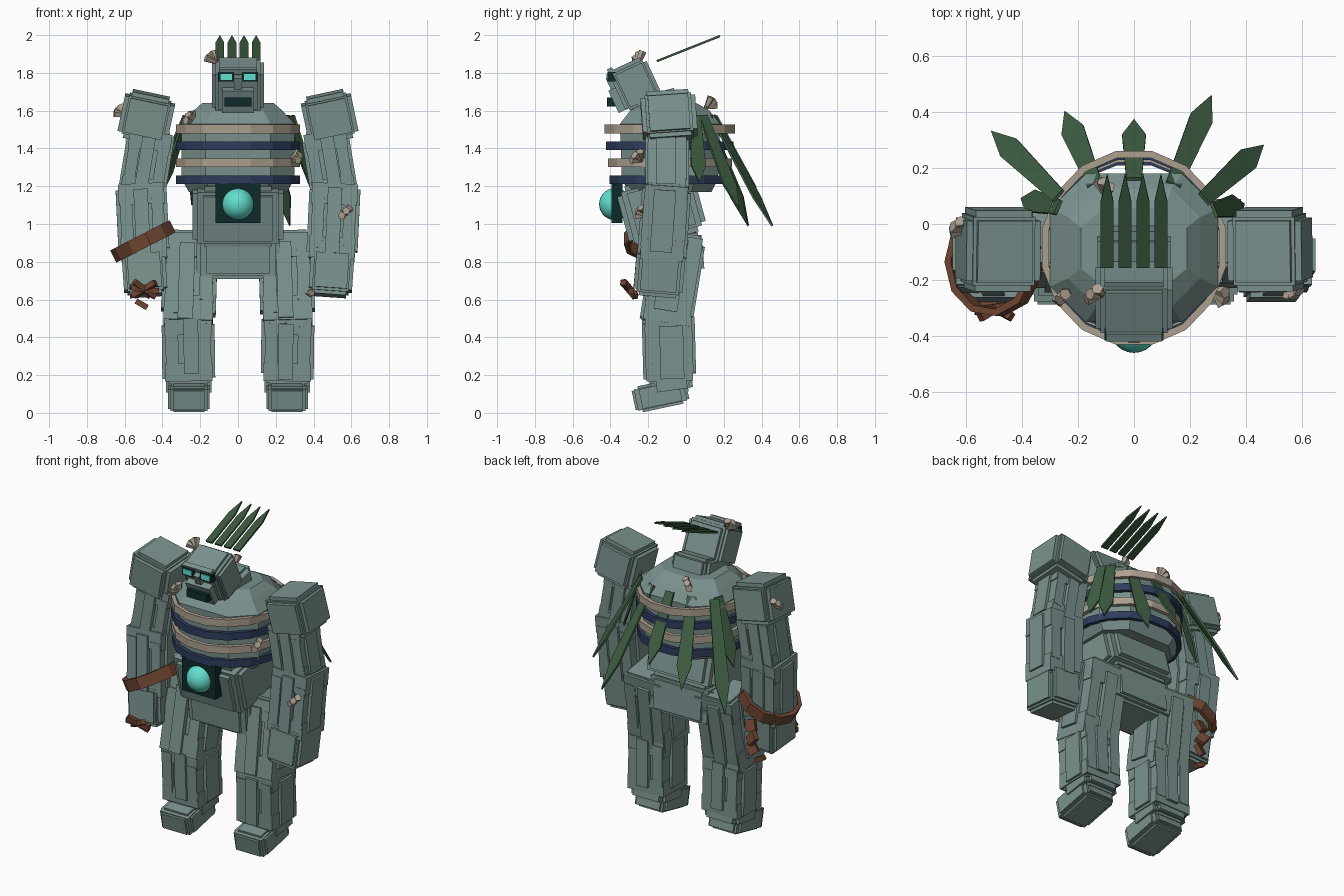
import bpy, bmesh, math, random
from mathutils import Matrix, Vector, Euler

if "Cube" in bpy.data.objects:
    bpy.data.objects.remove(bpy.data.objects["Cube"])

random.seed(4)


def material(name, rgb):
    m = bpy.data.materials.new(name)
    m.diffuse_color = [((c / 255 + .055) / 1.055) ** 2.4 for c in rgb] + [1]
    m.use_nodes = True
    m.node_tree.nodes["Principled BSDF"].inputs["Base Color"].default_value = m.diffuse_color
    return m


STONE = material("grey green stone", (122, 146, 142))
CREAM = material("pale bark", (172, 160, 143))
BLUE = material("navy cloth", (46, 60, 92))
BROWN = material("brown leather", (112, 70, 50))
LEAF = material("leaf green", (62, 94, 66))
CREST = material("dark leaf green", (56, 86, 60))
DARK = material("dark recess", (13, 42, 42))
GLOW = material("turquoise glow", (98, 222, 206))


def finish(name, bm, mat):
    bmesh.ops.recalc_face_normals(bm, faces=bm.faces)
    me = bpy.data.meshes.new(name)
    bm.to_mesh(me)
    bm.free()
    me.materials.append(mat)
    o = bpy.data.objects.new(name, me)
    bpy.context.collection.objects.link(o)
    return o


def frame(loc, rx=0, ry=0, rz=0):
    e = Euler([math.radians(a) for a in (rx, ry, rz)])
    return Matrix.Translation(loc) @ e.to_matrix().to_4x4()


def add_box(bm, m, size, off=(0, 0, 0)):
    bmesh.ops.create_cube(bm, size=1, matrix=m @ Matrix.Translation(off) @ Matrix.Diagonal((*size, 1)))


def box(name, m, size, mat, off=(0, 0, 0)):
    bm = bmesh.new()
    add_box(bm, m, size, off)
    return finish(name, bm, mat)


def chunk(name, m, size, t=.036):
    """Stone block with a raised slab on every face."""
    bm = bmesh.new()
    x, y, z = size
    add_box(bm, m, (x - t, y - t, z - t))
    add_box(bm, m, (x, y * .74, z * .76))
    add_box(bm, m, (x * .76, y, z * .74))
    add_box(bm, m, (x * .74, y * .76, z))
    return finish(name, bm, STONE)


def limb(name, a, b, w, d):
    """Stone limb: core, end collars and long slabs on the four sides."""
    a, b = Vector(a), Vector(b)
    zax = (a - b).normalized()
    yax = zax.cross(Vector((1, 0, 0))).normalized()
    xax = yax.cross(zax)
    m = Matrix((xax, yax, zax)).transposed().to_4x4()
    m.translation = (a + b) / 2
    h = (a - b).length
    bm = bmesh.new()
    add_box(bm, m, (w * .78, d * .78, h))
    for s in (-1, 1):
        add_box(bm, m, (w * .9, d * .88, h * .26), (0, 0, s * h * .34))
        j = random.uniform(-.06, .06)
        add_box(bm, m, (w * .28, d * .5, h * .82), (j * w, s * d * .25, j * h))
        add_box(bm, m, (w * .24, d * .45, h * .6), (w * .31, s * d * .225, -j * h))
        add_box(bm, m, (w * .24, d * .46, h * .7), (-w * .31, s * d * .23, j * h))
        add_box(bm, m, (w * .5, d * .45, h * .78), (s * w * .25, j * d, -j * h))
    return finish(name, bm, STONE)


def band(name, m, rx, ry, h, t, n, mat):
    """Flat faceted ring."""
    bm = bmesh.new()
    rows = []
    for i in range(n):
        c, s = math.cos((i + .5) * math.tau / n), math.sin((i + .5) * math.tau / n)
        rows.append([bm.verts.new(m @ Vector(((rx - k) * c, (ry - k) * s, z)))
                     for k, z in ((0, -h / 2), (0, h / 2), (t, h / 2), (t, -h / 2))])
    for i in range(n):
        p, q = rows[i], rows[(i + 1) % n]
        for k in range(4):
            bm.faces.new((p[k], q[k], q[(k + 1) % 4], p[(k + 1) % 4]))
    return finish(name, bm, mat)


def blade(name, base, tip, w0, w1, mat, side, shoulder=.74):
    """Flat pointed leaf from base to tip, lying across the side direction."""
    base, tip = Vector(base), Vector(tip)
    ax = tip - base
    side = (Vector(side) - Vector(side).project(ax)).normalized()
    n = ax.normalized().cross(side) * .006
    outline = ((0, -w0), (shoulder, -w1), (1, 0), (shoulder, w1), (0, w0))
    pts = [base + ax * t + side * w / 2 for t, w in outline]
    bm = bmesh.new()
    lo = [bm.verts.new(p - n) for p in pts]
    hi = [bm.verts.new(p + n) for p in pts]
    bm.faces.new(lo)
    bm.faces.new(hi)
    for i in range(5):
        j = (i + 1) % 5
        bm.faces.new((lo[i], lo[j], hi[j], hi[i]))
    return finish(name, bm, mat)


# chest: block with cut corners and sloping shoulders
bm = bmesh.new()
prev = None
for z, x, y in ((1.17, .26, .22), (1.24, .3, .255), (1.53, .3, .265), (1.6, .235, .21), (1.64, .19, .14)):
    cx, cy = x * .57, y * .52
    half = ((x, -cy), (x, cy), (cx, y), (-cx, y))
    ring = [bm.verts.new((k * px, -.085 + k * py, z)) for k in (1, -1) for px, py in half]
    if prev:
        for i in range(8):
            j = (i + 1) % 8
            bm.faces.new((prev[i], prev[j], ring[j], ring[i]))
    else:
        bm.faces.new(ring)
    prev = ring
bm.faces.new(prev)
finish("chest", bm, STONE)

# belly, pelvis, neck
chunk("belly", frame((0, -.13, 1.08), 15), (.48, .42, .33), .05)
chunk("pelvis", frame((0, -.07, .84), 5), (.44, .32, .24))
chunk("neck", frame((0, -.15, 1.63), 15), (.26, .28, .13))

# glowing core
box("core_recess", frame((0, -.365, 1.11)), (.236, .06, .21), DARK)
bm = bmesh.new()
bmesh.ops.create_uvsphere(bm, u_segments=24, v_segments=14, radius=.085, matrix=frame((0, -.375, 1.105)))
core = finish("core_orb", bm, GLOW)
for p in core.data.polygons:
    p.use_smooth = True

# head with jaw, eyes and mouth
H = frame((0, -.265, 1.735), 25)
chunk("head", H, (.275, .21, .25))
box("brow", H, (.2, .03, .03), STONE, (0, -.09, .125))
box("nose", H, (.04, .05, .08), STONE, (0, -.105, .06))
box("jaw", H, (.17, .1, .13), STONE, (0, -.095, -.03))
box("mouth", frame((0, -.39, 1.645)), (.145, .055, .048), DARK)
for s in (-1, 1):
    box("eye_socket", frame((s * .063, -.39, 1.779)), (.085, .05, .05), DARK)
    box("eye", frame((s * .063, -.416, 1.779)), (.06, .008, .032), GLOW)

# leaf crest on the head
for i in range(4):
    x = (i - 1.5) * .064
    blade("crest_leaf", (x, -.155, 1.862), (x, .18, 1.995), .046, .046, CREST, (1, 0, 0), .7)

# arms and legs
for s, side in ((-1, "left"), (1, "right")):
    chunk(side + "_shoulder", frame((s * .485, -.09, 1.565), 4, -s * 12), (.27, .29, .25), .045)
    limb(side + "_upper_arm", (s * .455, -.1, 1.5), (s * .515, -.1, 1.14), .25, .23)
    limb(side + "_forearm", (s * .515, -.1, 1.22), (s * .495, -.13, .8), .27, .26)
    chunk(side + "_hand", frame((s * .495, -.14, .745), -5, s * 4), (.23, .26, .25))
    limb(side + "_thigh", (s * .25, -.03, .95), (s * .265, -.11, .46), .29, .28)
    limb(side + "_shin", (s * .265, -.095, .52), (s * .26, -.085, .16), .28, .28)
    chunk(side + "_ankle", frame((s * .26, -.08, .18), 8), (.24, .22, .16))
    chunk(side + "_foot", frame((s * .26, -.135, .095), 12), (.22, .29, .14), .025)

# chest bands
for z, ry, mat in ((1.503, .352, CREAM), (1.415, .344, BLUE), (1.325, .335, CREAM), (1.235, .325, BLUE)):
    band("chest_band", frame((0, -.085, z)), .335, ry, .046, .025, 16, mat)

# cloak of leaves on the back: base x, y, then tip
for bx, by, tip in ((-.27, .1, (-.507, .33, .99)), (-.14, .14, (-.246, .4, 1.1)),
                    (0, .16, (0, .37, 1.19)), (.14, .14, (.275, .457, .99)),
                    (.25, .09, (.46, .28, 1.08)), (-.27, .06, (-.4, .09, 1.17)),
                    (.285, .05, (.39, .07, 1.22))):
    blade("cloak_leaf", (bx, by, 1.575), tip, .055, .085, LEAF, (-(tip[1] + .1), tip[0], 0))

# leather cuff with hanging scraps on one forearm
band("cuff", frame((-.5, -.135, .91), 0, -27), .18, .195, .072, .025, 11, BROWN)
for x, y, z, a in ((-.48, .03, .8, 15), (-.49, .03, .72, -35), (-.48, .02, .65, 30)):
    box("cuff_scrap", frame((x, y, z), 20, a, a), (.06, .03, .07), BROWN)
for a in (-28, 8, 32):
    box("cuff_knot", frame((-.495, -.3, .655), a / 3, a, a), (.15, .03, .03), BROWN)
box("cuff_tail", frame((-.51, -.02, .575), 0, 30), (.07, .025, .03), BROWN)

# pale bark tufts: position and outward direction
for p, d in (((-.12, -.25, 1.86), (-.6, 0, .7)), ((-.24, -.24, 1.54), (-.4, -.5, .6)),
             ((-.1, .11, 1.62), (-.2, .7, .6)), ((.29, -.24, 1.34), (.6, -.5, .4)),
             ((-.6, -.02, 1.58), (-.8, .2, .5)), ((.56, -.21, 1.05), (.2, -.8, .3)),
             ((.4, -.18, .66), (-.2, -.8, -.4))):
    bm = bmesh.new()
    d = Vector(d).normalized()
    for k in (-1, 0, 1):
        ax = (d + d.orthogonal().normalized() * k * .7).normalized()
        m = Matrix.Translation(Vector(p) + ax * .025) @ ax.to_track_quat('Z', 'Y').to_matrix().to_4x4()
        bmesh.ops.create_cone(bm, cap_ends=True, segments=5, radius1=.014, radius2=.022, depth=.065, matrix=m)
    finish("bark_tuft", bm, CREAM)
